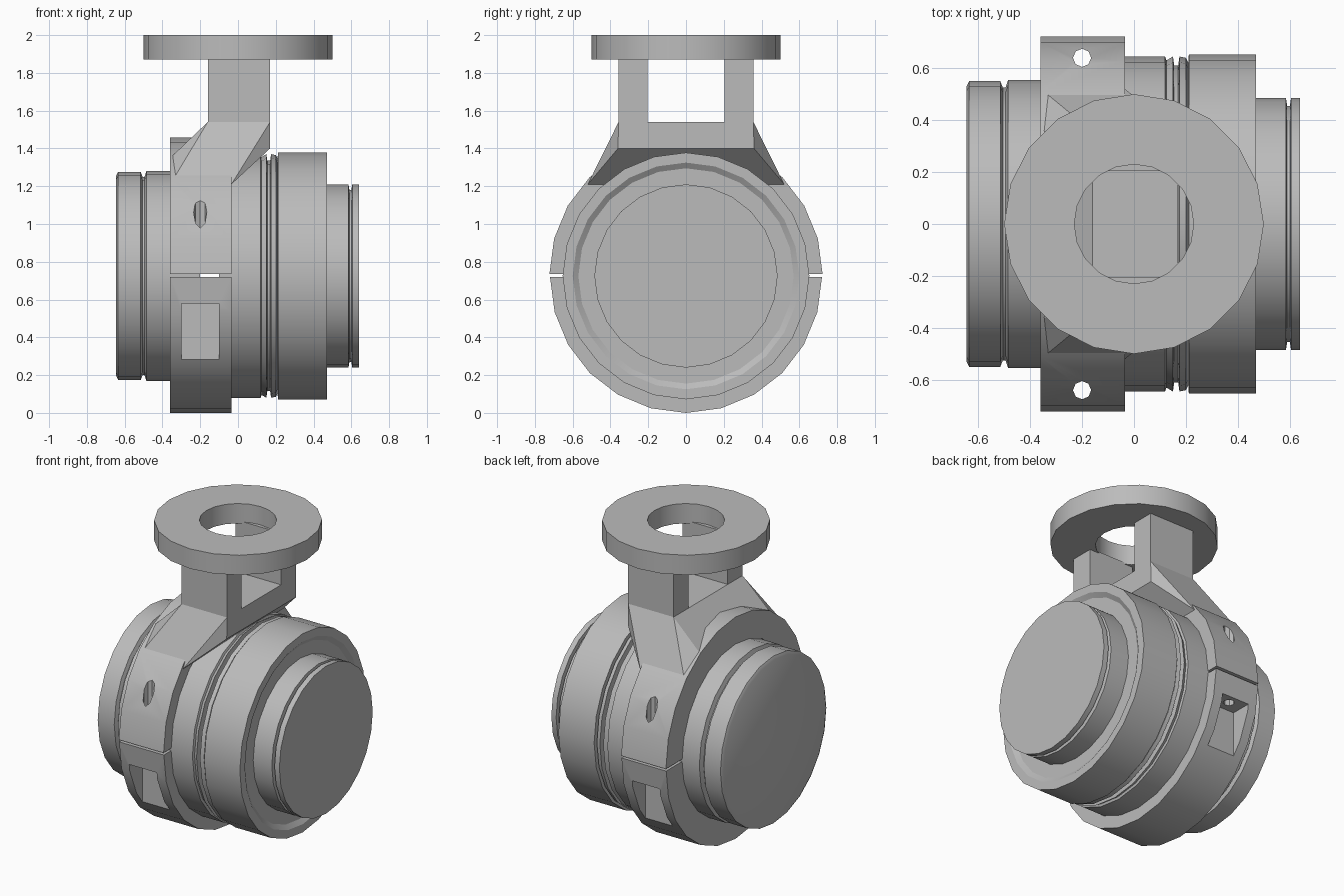
import bpy, bmesh, math
from mathutils import Vector

if "Cube" in bpy.data.objects:
    bpy.data.objects.remove(bpy.data.objects["Cube"])

CZ = 0.725          # height of the barrel axis
SIDES = 24

grey = bpy.data.materials.new("plain grey")
grey.diffuse_color = (0.5, 0.5, 0.5, 1)
grey.use_nodes = True
grey.node_tree.nodes["Principled BSDF"].inputs["Base Color"].default_value = grey.diffuse_color


def finish(name, bm, smooth=True):
    bmesh.ops.recalc_face_normals(bm, faces=bm.faces[:])
    me = bpy.data.meshes.new(name)
    bm.to_mesh(me)
    bm.free()
    ob = bpy.data.objects.new(name, me)
    bpy.context.collection.objects.link(ob)
    me.materials.append(grey)
    if smooth:
        shade(ob)
    return ob


def select(ob):
    bpy.ops.object.select_all(action='DESELECT')
    ob.select_set(True)
    bpy.context.view_layer.objects.active = ob


def shade(ob):
    select(ob)
    bpy.ops.object.shade_smooth_by_angle(angle=math.radians(28))


def lathe_x(name, profile):
    """Revolve (x, radius) points about the barrel axis, capped at both ends."""
    bm = bmesh.new()
    rings = []
    for x, r in profile:
        rings.append([bm.verts.new((x, r * math.sin(2 * math.pi * i / SIDES),
                                    CZ + r * math.cos(2 * math.pi * i / SIDES)))
                      for i in range(SIDES)])
    for a, b in zip(rings, rings[1:]):
        for i in range(SIDES):
            j = (i + 1) % SIDES
            bm.faces.new((a[i], a[j], b[j], b[i]))
    bm.faces.new(rings[0])
    bm.faces.new(rings[-1])
    return finish(name, bm)


def prism(name, outline, axis, a, b, smooth=False):
    """Extrude a 2D outline along x (outline = y, z) or z (outline = x, y)."""
    bm = bmesh.new()
    put = (lambda p, d: (d, p[0], p[1])) if axis == 'x' else (lambda p, d: (p[0], p[1], d))
    lo = [bm.verts.new(put(p, a)) for p in outline]
    hi = [bm.verts.new(put(p, b)) for p in outline]
    n = len(outline)
    bm.faces.new(lo)
    bm.faces.new(hi)
    for i in range(n):
        j = (i + 1) % n
        bm.faces.new((lo[i], lo[j], hi[j], hi[i]))
    return finish(name, bm, smooth)


def box(name, x0, x1, y0, y1, z0, z1):
    return prism(name, [(x0, y0), (x1, y0), (x1, y1), (x0, y1)], 'z', z0, z1)


def circle(cx, cy, r, n):
    return [(cx + r * math.cos(2 * math.pi * i / n),
             cy + r * math.sin(2 * math.pi * i / n)) for i in range(n)]


def cut(ob, cutter):
    cutter.hide_render = True
    select(ob)
    m = ob.modifiers.new("cut", 'BOOLEAN')
    m.operation = 'DIFFERENCE'
    m.solver = 'EXACT'
    m.object = cutter
    bpy.ops.object.modifier_apply(modifier=m.name)
    bpy.data.objects.remove(cutter, do_unlink=True)


# Rear drum with a grooved end grip
lathe_x("rear_drum", [(-0.645, 0.53), (-0.635, 0.55), (-0.515, 0.55), (-0.505, 0.525),
                      (-0.495, 0.525), (-0.485, 0.555), (-0.2, 0.555)])

# Middle barrel with a thin groove, then the wide front collar
lathe_x("middle_barrel", [(-0.1, 0.645), (0.12, 0.645), (0.125, 0.63), (0.15, 0.645),
                          (0.155, 0.61), (0.17, 0.61), (0.175, 0.645), (0.2, 0.64),
                          (0.21, 0.62), (0.211, 0.653), (0.47, 0.653), (0.47, 0.6),
                          (0.45, 0.57), (0.45, 0.4)])

# Front cap with flange
lathe_x("front_cap", [(0.4, 0.485), (0.585, 0.485), (0.59, 0.455), (0.6, 0.455),
                      (0.605, 0.485), (0.64, 0.485)])

# Split clamp ring: two half rings with bolt holes, lower one with bolt pockets
X0, X1 = -0.36, -0.035


def half_ring(name, start, z_mid, r):
    arc = [start + math.pi * i / 12 for i in range(13)]
    pts = [(r * math.cos(a), z_mid + r * math.sin(a)) for a in arc]
    pts += [(0.55 * math.cos(a), z_mid + 0.55 * math.sin(a)) for a in reversed(arc)]
    return prism(name, pts, 'x', X0, X1)


upper = half_ring("upper_clamp", 0, 0.735, 0.723)
lower = half_ring("lower_clamp", math.pi, 0.72, 0.72)
for s in (-1, 1):
    for part in (upper, lower):
        z0, z1 = (0.6, 1.3) if part is upper else (0.5, 0.8)
        cut(part, prism("bolt_cutter", circle(-0.2, s * 0.64, 0.035, 8), 'z', z0, z1))
    y0, y1 = sorted((s * 0.565, s * 0.9))
    cut(lower, box("pocket_cutter", -0.3, -0.1, y0, y1, 0.22, 0.58))
shade(upper)
shade(lower)

# Flared saddle joining the clamp to the posts
bm = bmesh.new()
for s in (-1, 1):
    for p in ((X0 + 0.001, 0.52, 1.21), (X1, 0.52, 1.21), (X0 + 0.001, 0.36, 1.35),
              (-0.16, 0.357, 1.54), (0.17, 0.357, 1.54), (0.17, 0.36, 1.4)):
        bm.verts.new((p[0], s * p[1], p[2]))
bmesh.ops.convex_hull(bm, input=bm.verts[:])
bmesh.ops.dissolve_limit(bm, angle_limit=0.02, verts=bm.verts[:], edges=bm.edges[:])
finish("saddle", bm, False)

# Two posts
for side, s in (("front", -1), ("back", 1)):
    y0, y1 = sorted((s * 0.205, s * 0.357))
    box(side + "_post", -0.16, 0.17, y0, y1, 1.5, 1.88)

# Mounting ring on top
bm = bmesh.new()
loops = []
for r, z in ((0.5, 1.87), (0.5, 2.0), (0.23, 2.0), (0.23, 1.87)):
    loops.append([bm.verts.new((x, y, z)) for x, y in circle(0, 0, r, 20)])
for k in range(4):
    a, b = loops[k], loops[(k + 1) % 4]
    for i in range(20):
        j = (i + 1) % 20
        bm.faces.new((a[i], a[j], b[j], b[i]))
finish("mounting_ring", bm)
